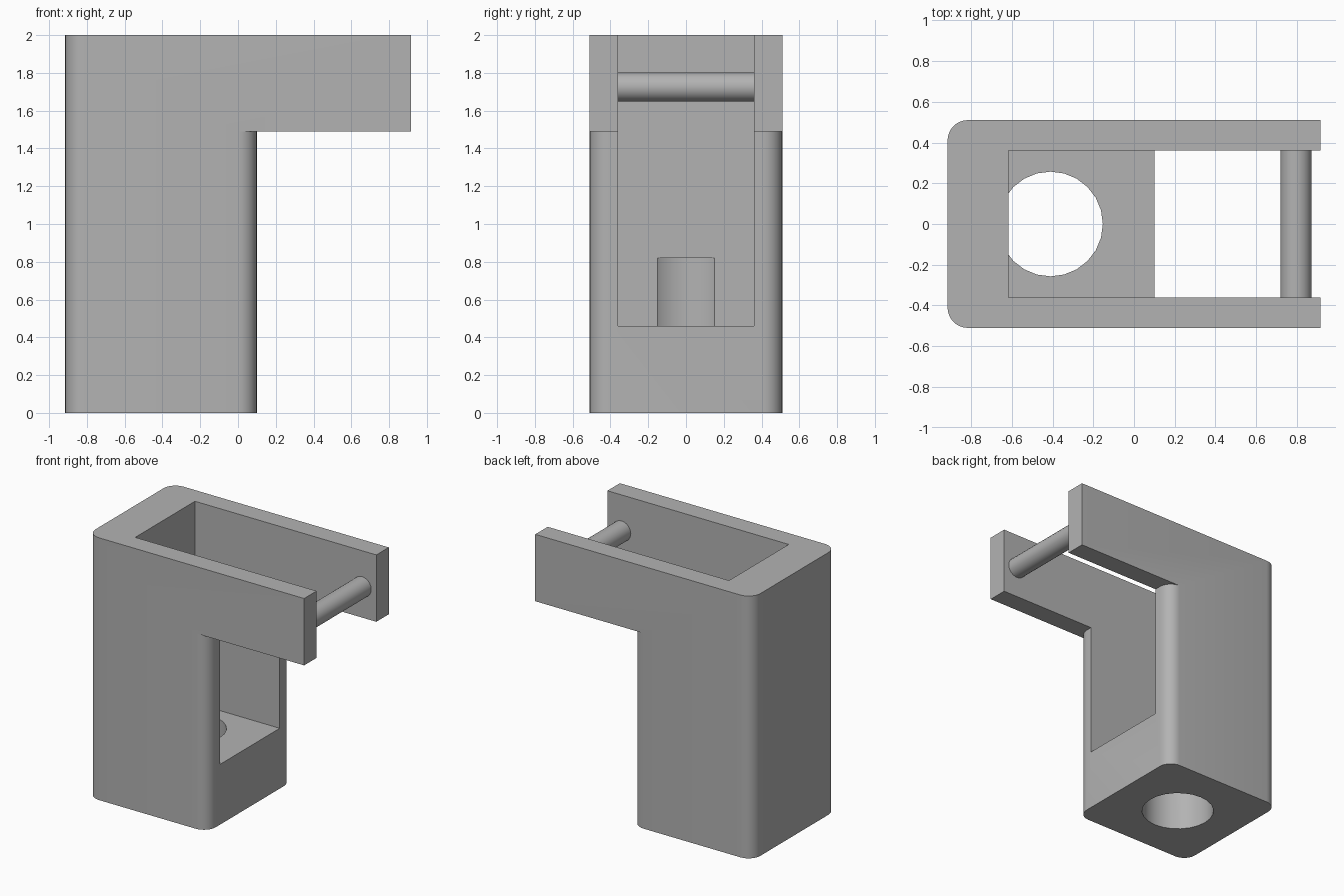
import bpy, bmesh
from math import pi, cos, sin, radians

cube = bpy.data.objects.get("Cube")
if cube:
    bpy.data.objects.remove(cube, do_unlink=True)

HALF_W, INNER, TOP = 0.51, 0.36, 2.0
BACK, TIP, COLUMN = -0.915, 0.915, 0.10
ROUND = 0.10

grey = bpy.data.materials.new("plain grey")
grey.use_nodes = True
colour = (0.45, 0.45, 0.45, 1)
grey.diffuse_color = colour
grey.node_tree.nodes["Principled BSDF"].inputs["Base Color"].default_value = colour


def arc(cx, cy, start, end, r=ROUND, steps=8):
    """Plan points along an arc, angles in degrees."""
    angles = [radians(start + (end - start) * i / steps) for i in range(steps + 1)]
    return [(cx + r * cos(a), cy + r * sin(a)) for a in angles]


def prism(name, outline, z0, z1):
    """Extrude a plan outline from z0 up to z1."""
    bm = bmesh.new()
    base = bm.faces.new([bm.verts.new((x, y, z0)) for x, y in outline])
    out = bmesh.ops.extrude_face_region(bm, geom=[base])
    verts = [v for v in out["geom"] if isinstance(v, bmesh.types.BMVert)]
    bmesh.ops.translate(bm, verts=verts, vec=(0, 0, z1 - z0))
    bmesh.ops.recalc_face_normals(bm, faces=bm.faces)
    mesh = bpy.data.meshes.new(name)
    bm.to_mesh(mesh)
    bm.free()
    mesh.materials.append(grey)
    obj = bpy.data.objects.new(name, mesh)
    bpy.context.collection.objects.link(obj)
    return obj


def select(obj):
    bpy.ops.object.select_all(action='DESELECT')
    obj.select_set(True)
    bpy.context.view_layer.objects.active = obj


def carve(obj, cutter):
    cutter.hide_render = True
    mod = obj.modifiers.new("cut", 'BOOLEAN')
    mod.operation, mod.solver, mod.object = 'DIFFERENCE', 'EXACT', cutter
    select(obj)
    bpy.ops.object.modifier_apply(modifier=mod.name)
    bpy.data.objects.remove(cutter, do_unlink=True)


# Bracket blank: square at the arm tips, rounded at the back
edge = HALF_W - ROUND
blank = ([(TIP, -HALF_W), (TIP, HALF_W)]
         + arc(BACK + ROUND, edge, 90, 180)
         + arc(BACK + ROUND, -edge, 180, 270))
bracket = prism("bracket_body", blank, 0, TOP)

# Space below the arms, leaving the column's rounded corners
start = COLUMN - ROUND
notch = ([(start, 0.7), *arc(start, edge, 90, 0)]
         + arc(start, -edge, 0, -90) + [(start, -0.7), (1.2, -0.7), (1.2, 0.7)])
carve(bracket, prism("notch_cutter", notch, -0.1, 1.49))

# Open slot between the side walls and arms
slot = [(-0.615, -INNER), (1.2, -INNER), (1.2, INNER), (-0.615, INNER)]
carve(bracket, prism("slot_cutter", slot, 0.46, 2.2))

# Round socket through the floor, grooving the back wall
carve(bracket, prism("socket_cutter", arc(-0.41, 0, 0, 345, 0.257, 23), -0.1, 0.82))

# Cross pin between the arms
bpy.ops.mesh.primitive_cylinder_add(vertices=24, radius=0.077, depth=2 * INNER,
                                    location=(0.795, 0, 1.725), rotation=(pi / 2, 0, 0))
pin = bpy.context.object
pin.name = "cross_pin"
pin.data.materials.append(grey)

for part in (bracket, pin):
    select(part)
    bpy.ops.object.shade_smooth_by_angle(angle=radians(30))
